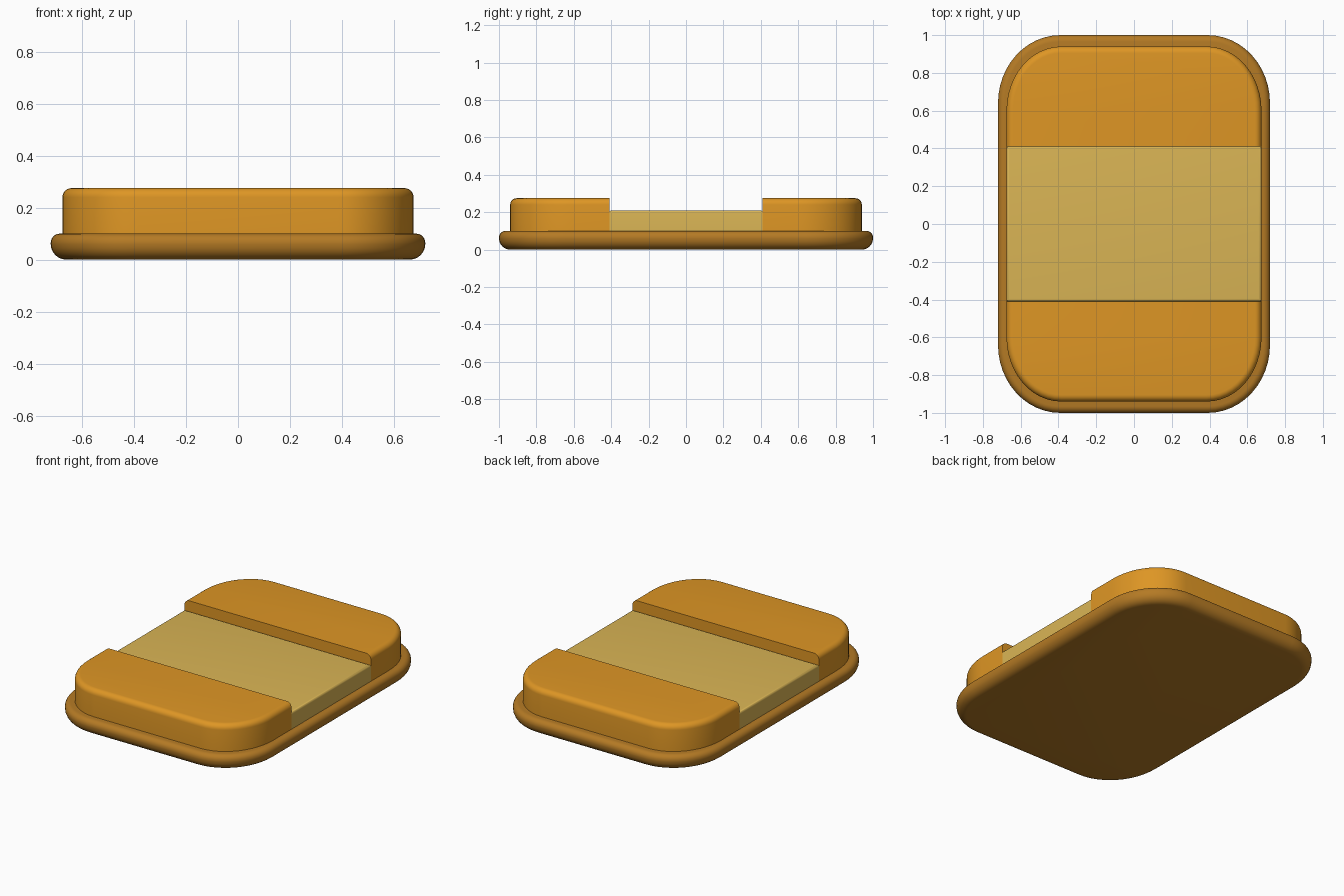
import bpy, bmesh, math

if "Cube" in bpy.data.objects:
    bpy.data.objects.remove(bpy.data.objects["Cube"], do_unlink=True)


def material(name, colour):
    m = bpy.data.materials.new(name)
    m.use_nodes = True
    m.diffuse_color = (*colour, 1)
    m.node_tree.nodes["Principled BSDF"].inputs["Base Color"].default_value = (*colour, 1)
    return m


def corner(cx, cy, rx, ry, start, steps=12):
    """Quarter ellipse, counter-clockwise from the start angle in degrees."""
    angles = [math.radians(start + 90 * i / steps) for i in range(steps + 1)]
    return [(cx + rx * math.cos(a), cy + ry * math.sin(a)) for a in angles]


def rounded_end(hx, hy, rx, ry):
    """The two rounded corners at +y, from the +x side to the -x side."""
    return (corner(hx - rx, hy - ry, rx, ry, 0)
            + corner(rx - hx, hy - ry, rx, ry, 90))


def edge_profile(z0, z1, bottom, top, steps=6):
    """(inset, height) pairs for a wall with rounded bottom and top edges."""
    quarter = [math.pi / 2 * i / steps for i in range(steps + 1)]
    low = [(bottom * (1 - math.sin(a)), z0 + bottom * (1 - math.cos(a))) for a in quarter]
    high = [(top * (1 - math.cos(a)), z1 - top * (1 - math.sin(a))) for a in quarter]
    return (low if bottom else [(0, z0)]) + high


def loft(name, outline, profile, mat, flip=1):
    """Stack the inset outlines into a closed solid."""
    bm = bmesh.new()
    rings = [[bm.verts.new((x * flip, y * flip, z)) for x, y in outline(d)]
             for d, z in profile]
    for a, b in zip(rings, rings[1:]):
        for i in range(len(a)):
            j = (i + 1) % len(a)
            bm.faces.new((a[i], a[j], b[j], b[i]))
    bm.faces.new(rings[0][::-1])
    bm.faces.new(rings[-1])
    bmesh.ops.recalc_face_normals(bm, faces=bm.faces[:])
    mesh = bpy.data.meshes.new(name)
    bm.to_mesh(mesh)
    bm.free()
    mesh.materials.append(mat)
    obj = bpy.data.objects.new(name, mesh)
    bpy.context.collection.objects.link(obj)
    bpy.ops.object.select_all(action="DESELECT")
    obj.select_set(True)
    bpy.context.view_layer.objects.active = obj
    bpy.ops.object.shade_smooth_by_angle(angle=math.radians(35))
    return obj


orange = material("orange", (0.73, 0.305, 0.018))
brown = material("golden brown", (0.46, 0.195, 0.018))
cream = material("pale yellow", (0.70, 0.46, 0.09))

half_x, cut = 0.675, 0.41


def base_outline(d):
    end = rounded_end(0.72 - d, 1 - d, 0.33 - d, 0.36 - d)
    return end + [(-x, -y) for x, y in end]


def block_outline(d):
    x = half_x - d
    return [(-x, cut), (x, cut)] + rounded_end(x, 0.94 - d, 0.29 - d, 0.34 - d)


def band_outline(d):
    x, y = half_x - d, cut - d
    return [(-x, -y), (x, -y), (x, y), (-x, y)]


# Wide rounded base
loft("base_rim", base_outline, edge_profile(0, 0.1, 0.06, 0.035), brown)

# Raised end blocks
for side, flip in (("back", 1), ("front", -1)):
    loft(side + "_block", block_outline, edge_profile(0.09, 0.275, 0, 0.035), orange, flip)

# Lower band between the blocks
loft("middle_band", band_outline, edge_profile(0.09, 0.21, 0, 0.015), cream)
